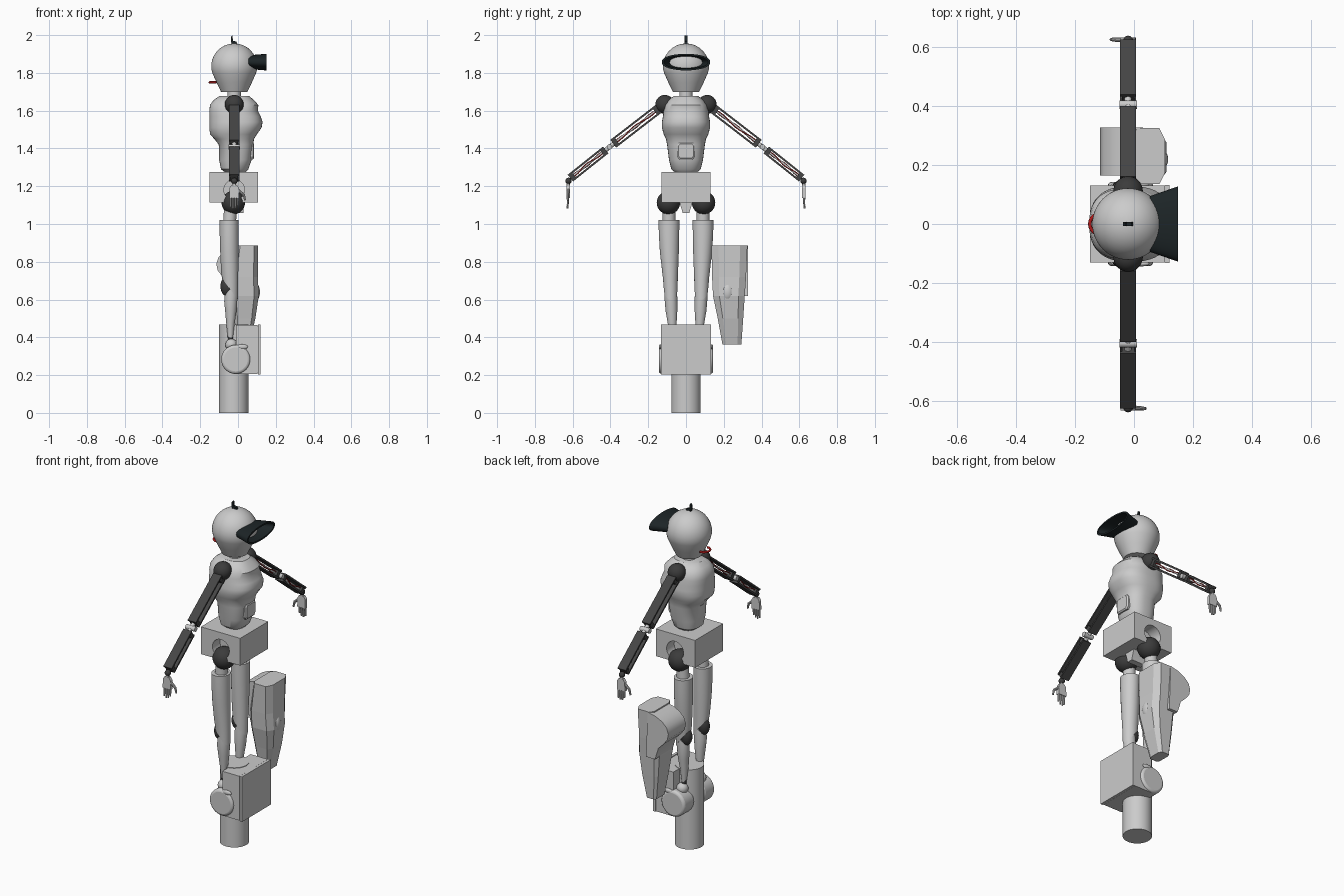
import bpy, bmesh, math
from mathutils import Vector, Matrix

if "Cube" in bpy.data.objects:
    bpy.data.objects.remove(bpy.data.objects["Cube"])


def material(name, rgb):
    m = bpy.data.materials.new(name)
    m.diffuse_color = (*rgb, 1)
    m.use_nodes = True
    m.node_tree.nodes["Principled BSDF"].inputs["Base Color"].default_value = m.diffuse_color
    return m


DARK = material("dark_joint", (0.045, 0.045, 0.045))
FRAME = material("dark_frame", (0.06, 0.06, 0.06))
BLACK = material("visor_black", (0.012, 0.018, 0.02))
RED = material("red_wire", (0.45, 0.01, 0.01))


def finish(name, bm, mat=None, smooth=True):
    bmesh.ops.recalc_face_normals(bm, faces=bm.faces)
    me = bpy.data.meshes.new(name)
    bm.to_mesh(me)
    bm.free()
    ob = bpy.data.objects.new(name, me)
    bpy.context.collection.objects.link(ob)
    if mat:
        me.materials.append(mat)
    if smooth:
        bpy.ops.object.select_all(action='DESELECT')
        ob.select_set(True)
        bpy.context.view_layer.objects.active = ob
        bpy.ops.object.shade_smooth_by_angle(angle=math.radians(35))
    return ob


def box(name, lo, hi, mat=None):
    lo, hi = Vector(lo), Vector(hi)
    bm = bmesh.new()
    bmesh.ops.create_cube(bm, size=1)
    for v in bm.verts:
        v.co = Vector(a * b for a, b in zip(v.co, hi - lo)) + (lo + hi) / 2
    return finish(name, bm, mat, False)


def ball(name, c, r, mat=None, scale=(1, 1, 1)):
    bm = bmesh.new()
    bmesh.ops.create_uvsphere(bm, u_segments=32, v_segments=16, radius=r)
    bmesh.ops.transform(bm, matrix=Matrix.Translation(c) @ Matrix.Diagonal((*scale, 1)), verts=bm.verts)
    return finish(name, bm, mat)


def rod(name, a, b, r, mat=None, r2=None, n=32):
    a, b = Vector(a), Vector(b)
    bm = bmesh.new()
    bmesh.ops.create_cone(bm, cap_ends=True, segments=n, radius1=r, radius2=r if r2 is None else r2, depth=(b - a).length)
    rot = Vector((0, 0, 1)).rotation_difference(b - a).to_matrix().to_4x4()
    bmesh.ops.transform(bm, matrix=Matrix.Translation((a + b) / 2) @ rot, verts=bm.verts)
    return finish(name, bm, mat)


def skin(name, loops, mat=None, smooth=True, closed=False):
    """Bridge equal-length point loops; cap the ends or join last to first."""
    bm = bmesh.new()
    rings = [[bm.verts.new(p) for p in l] for l in loops]
    n = len(rings[0])
    for a, b in zip(rings, rings[1:] + (rings[:1] if closed else [])):
        for i in range(n):
            bm.faces.new((a[i], a[(i + 1) % n], b[(i + 1) % n], b[i]))
    if not closed:
        bm.faces.new(rings[0])
        bm.faces.new(rings[-1])
    return finish(name, bm, mat, smooth)


def loft(name, rings, e=2.0, n=32, mat=None):
    """Rings are (z, centre x, centre y, radius x, radius y, tilt)."""
    def sp(v):
        return math.copysign(abs(v) ** (2 / e), v)
    angs = [2 * math.pi * i / n for i in range(n)]
    return skin(name, [[(cx + rx * sp(math.cos(a)), cy + ry * sp(math.sin(a)), z + t * math.cos(a))
                        for a in angs] for z, cx, cy, rx, ry, t in rings], mat)


def tube(name, pts, r, mat):
    cu = bpy.data.curves.new(name, 'CURVE')
    cu.dimensions = '3D'
    cu.bevel_depth, cu.bevel_resolution, cu.use_fill_caps = r, 2, True
    s = cu.splines.new('POLY')
    s.points.add(len(pts) - 1)
    for p, c in zip(s.points, pts):
        p.co = (*c, 1)
    ob = bpy.data.objects.new(name, cu)
    cu.materials.append(mat)
    bpy.context.collection.objects.link(ob)


CX = -0.02  # body axis

# head: inverted teardrop with dome
head = [(1.70, CX, 0, .07, .07, 0), (1.75, CX, 0, .094, .094, 0), (1.80, CX, 0, .116, .116, 0)]
for i in range(9):
    a = math.radians(-5 + 94 * i / 8)
    r = max(.003, .122 * math.cos(a))
    head.append((1.834 + .122 * math.sin(a), CX, 0, r, r, 0))
loft("head", head, n=48)
rod("neck", (CX, 0, 1.66), (CX, 0, 1.71), .035)
skin("head_fin", [[(x, y, z) for x, z in ((-.035, 1.945), (0, 1.945), (-.008, 1.965), (-.026, 1.97), (-.03, 1.998), (-.037, 1.99))]
                  for y in (-.007, .007)], BLACK, False)
tube("rear_loop", [(-.115 - .035 * math.sin(math.pi * i / 12), .035 * math.cos(math.pi * i / 12), 1.75)
                   for i in range(13)], .006, RED)


# visor: flared hollow lens-shaped hood
def visor_ring(x, w, h):
    return [(x, w * math.cos(a), 1.857 + h * math.copysign(abs(math.sin(a)) ** .85, math.sin(a)))
            for a in (2 * math.pi * i / 48 for i in range(48))]


skin("visor", [visor_ring(.055, .095, .036), visor_ring(.15, .128, .044),
               visor_ring(.15, .116, .035), visor_ring(.055, .084, .027)], BLACK, closed=True)

# torso: chest and waist
loft("torso", [(z, (a + b) / 2, 0, (b - a) / 2, w, 0) for z, a, b, w in (
    (1.275, -.07, .04, .06), (1.29, -.09, .055, .078), (1.34, -.1, .072, .09), (1.42, -.102, .08, .1),
    (1.45, -.125, .085, .106), (1.475, -.148, .1, .118), (1.51, -.152, .125, .128), (1.54, -.152, .13, .128),
    (1.57, -.152, .12, .122), (1.60, -.152, .105, .12), (1.63, -.148, .108, .112), (1.655, -.13, .085, .095),
    (1.677, -.1, .06, .065))], e=2.5, n=48)
skin("belly_panel", [[(x, y * s, 1.387 + z * s) for y, z in ((-.037, -.045), (.037, -.045), (.047, -.03), (.047, .03),
                     (.037, .043), (-.037, .043), (-.047, .03), (-.047, -.03))]
                     for x, s in ((.05, 1), (.079, 1), (.085, .85))], None, False)

# hip block with round sockets
hip = box("hip_block", (-.15, -.13, 1.115), (.105, .13, 1.275))
for s in (-1, 1):
    cut = rod("socket_cutter", (CX, s * .06, 1.18), (CX, s * .2, 1.18), .055)
    cut.hide_render = True
    cut.hide_set(True)
    mod = hip.modifiers.new("socket", 'BOOLEAN')
    mod.operation, mod.object, mod.solver = 'DIFFERENCE', cut, 'EXACT'
skin("hip_keel", [[(-.06, -w, z), (.03, -w, z), (.03, w, z), (-.06, w, z)]
                  for z, w in ((1.057, .018), (1.075, .022), (1.116, .035))], None, False)

for s, side in ((1, "left"), (-1, "right")):
    def nm(p):
        return side + "_" + p

    def P(x, y, z):
        return (x, s * y, z)

    # arm: two open frames with wires inside
    ball(nm("shoulder"), P(CX, .112, 1.633), .05, DARK)

    def arm_frame(name, a, b, half):
        a, b = Vector(a), Vector(b)
        d = (b - a).normalized()
        up = Vector((0, -d.z, d.y))

        def slab(n, p0, p1, off, th, w, mat):
            skin(n, [[p + Vector((CX + i * w, 0, 0)) + up * (off + j * th)
                      for i, j in ((-1, -1), (1, -1), (1, 1), (-1, 1))] for p in (p0, p1)], mat, False)
        for k in (-1, 1):
            slab(nm(name + "_plate"), a, b, k * half, .005, .027, FRAME)
        for p0, p1 in ((a, a + d * .025), (b - d * .025, b)):
            slab(nm(name + "_end"), p0, p1, 0, half, .021, FRAME)
        L = (b - a).length
        for k in (-1, 1):
            tube(nm(name + "_wire"), [a + d * (L * t / 10) + up * (.007 * k * math.sin(t * .9)) + Vector((CX + .008 * k, 0, 0))
                                      for t in range(11)], .0025, RED)
        rod(nm(name + "_bone"), a + Vector((CX, 0, 0)), b + Vector((CX, 0, 0)), .006, n=12)
    arm_frame("upper_arm", P(0, .145, 1.61), P(0, .385, 1.425), .021)
    arm_frame("forearm", P(0, .425, 1.392), P(0, .612, 1.243), .018)
    rod(nm("elbow_link"), P(CX, .37, 1.435), P(CX, .44, 1.38), .012)
    rod(nm("elbow_pin"), P(CX - .03, .405, 1.408), P(CX + .03, .405, 1.408), .014)
    ball(nm("wrist"), P(CX, .622, 1.228), .017, DARK)

    # hand: palm, fingers and thumb (thumb direction flips per side)
    rod(nm("wrist_stem"), P(CX, .624, 1.225), P(CX, .624, 1.195), .009)
    skin(nm("palm"), [[P(CX + i * w, .624 + j * .009, z) for i, j in ((-1, -1), (1, -1), (1, 1), (-1, 1))]
                      for z, w in ((1.207, .014), (1.19, .025), (1.138, .026))], None, False)
    for i, L in enumerate((.042, .055, .058, .05)):
        x = CX - s * (.019 - i * .0128)
        rod(nm("finger"), P(x, .624, 1.145), P(x, .627, 1.14 - L), .006, None, .0045, 10)
    rod(nm("thumb"), P(CX - s * .02, .624, 1.18), P(CX - s * .05, .626, 1.155), .008, None, .007, 10)
    rod(nm("thumb_tip"), P(CX - s * .05, .626, 1.157), P(CX - s * .058, .626, 1.125), .007, None, .005, 10)

    # leg: hip ball, thigh shell, knee, shin
    ball(nm("hip_ball"), P(-.025, .093, 1.113), .062, DARK)
    rod(nm("thigh_neck"), P(-.045, .09, 1.0), P(-.04, .09, 1.08), .034)
    loft(nm("thigh"), [(.655, -.042, s * .081, .042, .036, -.055), (.72, -.044, s * .083, .045, .04, -.02),
                       (.85, -.046, s * .088, .048, .05, 0), (.95, -.047, s * .09, .05, .054, 0),
                       (1.02, -.047, s * .09, .05, .055, 0)])
    ball(nm("knee"), P(-.058, .081, .67), .05, DARK, (.7, .6, 1.05))
    loft(nm("shin"), [(.40, -.04, s * .073, .014, .016, 0), (.47, -.04, s * .073, .022, .023, 0),
                      (.54, -.038, s * .077, .03, .031, 0), (.61, -.037, s * .08, .036, .034, .02),
                      (.66, -.035, s * .081, .034, .032, .03)])

    # foot: ankle and rounded heel disc
    rod(nm("ankle"), P(-.042, .073, .42), P(-.035, .08, .34), .014, DARK)
    ball(nm("ankle_ball"), P(-.035, .083, .36), .032)
    heel = rod(nm("heel"), P(-.012, .045, .283), P(-.012, .143, .283), .077)
    bev = heel.modifiers.new("bevel", 'BEVEL')
    bev.width, bev.segments, bev.limit_method = .014, 3, 'ANGLE'
    ball(nm("boot_stud"), P(.022, .135, .35), .03, None, (1, .3, .45))

# boot block, front panel and stand
box("boot_block", (-.01, -.131, .205), (.102, .131, .465))
box("boot_front_panel", (.105, -.133, .203), (.12, .133, .467))
box("boot_panel_core", (.09, -.125, .21), (.11, .125, .46))
rod("stand", (CX - .003, 0, 0), (CX - .003, 0, .468), .078, n=48)

# loose shin guard: faceted tapering shell with calf bulge
outline = ((-1, -.75), (-.7, -1), (.65, -1), (1, -.6), (1, .6), (.65, 1), (-.7, 1), (-1, .75))
skin("shin_guard", [[((a + b) / 2 + u * (b - a) / 2, (c + d) / 2 + v * (d - c) / 2, z) for u, v in outline]
                    for z, a, b, c, d in ((.885, -.005, .105, .135, .325), (.72, -.03, .105, .138, .318),
                                          (.62, -.03, .11, .143, .311), (.50, -.02, .092, .168, .303),
                                          (.362, -.005, .06, .193, .293))], None, False)
skin("calf_bulge", [[(x, y, z) for x, z in ((.02, .885), (-.035, .872), (-.075, .852), (-.103, .825), (-.115, .79),
                                            (-.108, .755), (-.085, .725), (-.05, .69), (-.028, .62), (.03, .62))]
                    for y in (.165, .328)])
ball("shin_guard_knob", (.095, .22, .64), .03, None, (.7, 1, 1.5))
